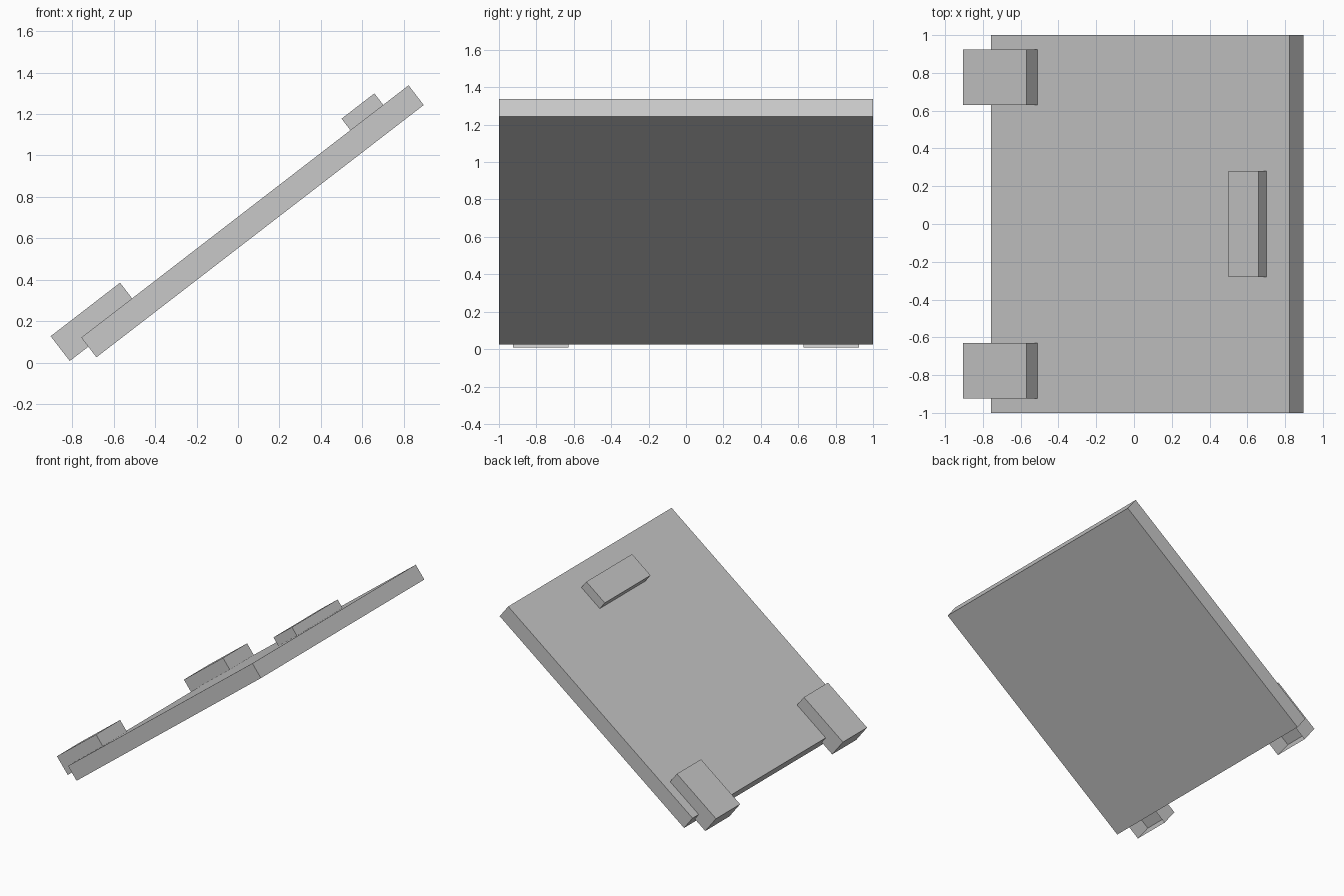
import bpy
import bmesh
import math
from mathutils import Matrix, Vector

cube = bpy.data.objects.get("Cube")
if cube:
    bpy.data.objects.remove(cube, do_unlink=True)

# Single plain grey
grey = bpy.data.materials.new("plain_grey")
grey.use_nodes = True
color = (0.58, 0.58, 0.58, 1)
grey.diffuse_color = color
grey.node_tree.nodes["Principled BSDF"].inputs["Base Color"].default_value = color

# Tilted frame: local x runs up the slope, local z points out of the panel
TILT = Matrix.Translation((0.07, 0, 0.682)) @ Matrix.Rotation(math.radians(-37.62), 4, "Y")
LENGTH, WIDTH, THICK = 1.995, 2.0, 0.12


def block(name, size, center, open_bottom=False):
    """Box in the tilted frame, optionally a shell without its underside."""
    bm = bmesh.new()
    bmesh.ops.create_cube(bm, size=1)
    if open_bottom:
        bm.normal_update()
        under = [f for f in bm.faces if f.normal.z < -0.5]
        bmesh.ops.delete(bm, geom=under, context="FACES")
    bmesh.ops.scale(bm, vec=Vector(size), verts=bm.verts)
    bmesh.ops.translate(bm, vec=Vector(center), verts=bm.verts)
    mesh = bpy.data.meshes.new(name)
    bm.to_mesh(mesh)
    bm.free()
    mesh.materials.append(grey)
    obj = bpy.data.objects.new(name, mesh)
    obj.matrix_world = TILT
    bpy.context.collection.objects.link(obj)
    return obj


# Main sloping panel
block("panel", (LENGTH, WIDTH, THICK), (0, 0, 0))

# Pair of hollow hinge caps overhanging the low edge
for side, label in ((1, "back"), (-1, "front")):
    block(label + "_hinge", (0.423, 0.295, 0.151), (-0.899, side * 0.777, 0.08), open_bottom=True)

# Handle near the high edge
block("handle", (0.2, 0.56, 0.09), (0.743, 0, 0.085), open_bottom=True)
